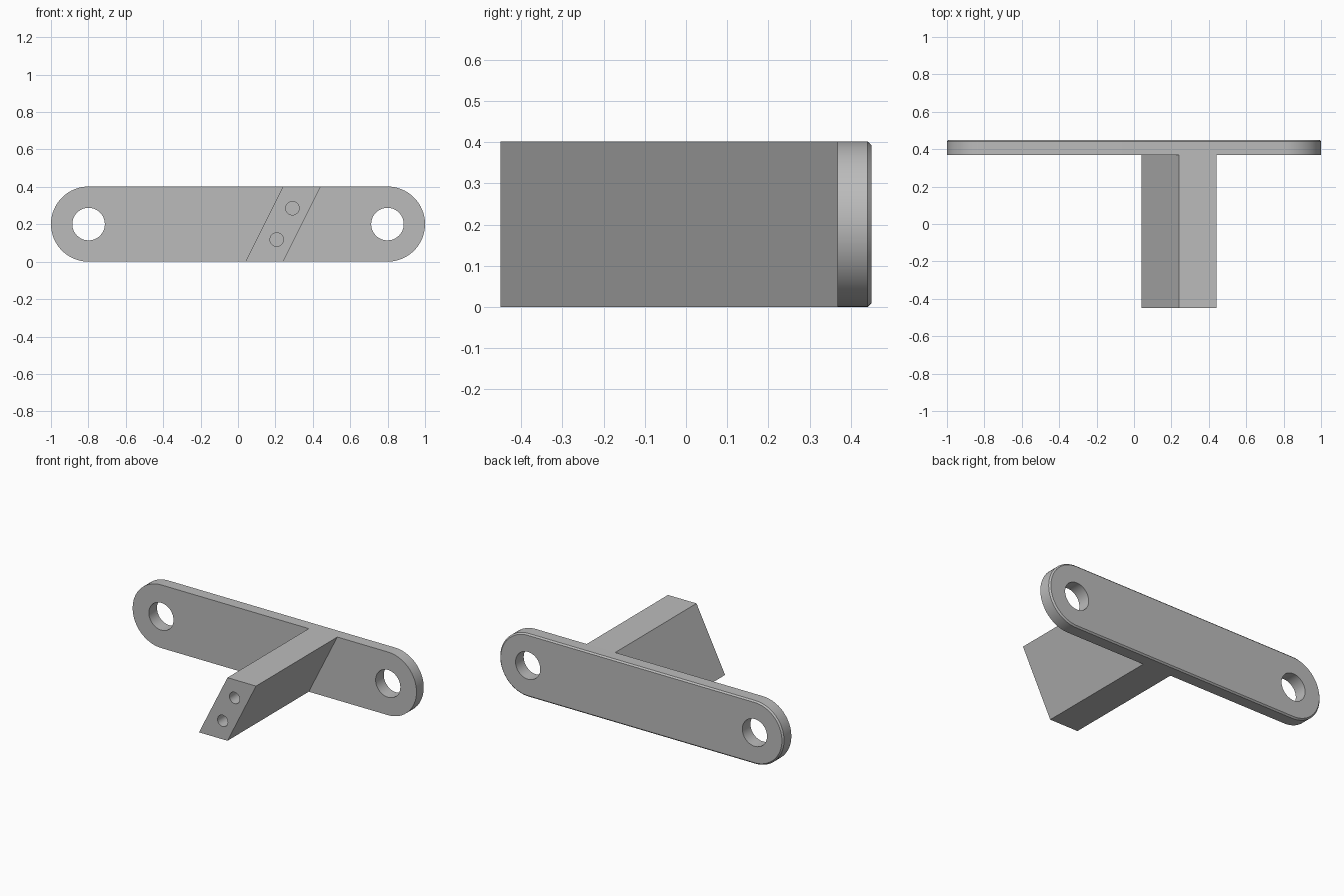
import bpy, bmesh, math
from mathutils import Matrix

cube = bpy.data.objects.get("Cube")
if cube:
    bpy.data.objects.remove(cube, do_unlink=True)

HEIGHT = 0.402
RADIUS = HEIGHT / 2
FRONT, PLATE_FRONT, BACK = -0.45, 0.368, 0.45
END_X = 1 - RADIUS

grey = bpy.data.materials.new("plain grey")
grey.use_nodes = True
colour = (0.5, 0.5, 0.5, 1)
grey.diffuse_color = colour
grey.node_tree.nodes["Principled BSDF"].inputs["Base Color"].default_value = colour


def make_object(name, bm):
    bmesh.ops.recalc_face_normals(bm, faces=bm.faces)
    mesh = bpy.data.meshes.new(name)
    bm.to_mesh(mesh)
    bm.free()
    mesh.materials.append(grey)
    obj = bpy.data.objects.new(name, mesh)
    bpy.context.collection.objects.link(obj)
    return obj


def prism(name, outline, y0, y1, chamfer=0):
    """Extrude an x-z outline along y, optionally chamfering the back rim."""
    bm = bmesh.new()
    face = bm.faces.new([bm.verts.new((x, y0, z)) for x, z in outline])
    new = bmesh.ops.extrude_face_region(bm, geom=[face], use_keep_orig=True)["geom"]
    verts = [v for v in new if isinstance(v, bmesh.types.BMVert)]
    bmesh.ops.translate(bm, verts=verts, vec=(0, y1 - y0, 0))
    bmesh.ops.recalc_face_normals(bm, faces=bm.faces)
    if chamfer:
        rim = [e for e in bm.edges if all(v in verts for v in e.verts)]
        bmesh.ops.bevel(bm, geom=rim, offset=chamfer, segments=1, affect='EDGES')
    return make_object(name, bm)


def drill(obj, x, z, radius, y0, y1):
    """Cut a round hole along y."""
    bm = bmesh.new()
    place = Matrix.Translation((x, (y0 + y1) / 2, z)) @ Matrix.Rotation(math.pi / 2, 4, 'X')
    bmesh.ops.create_cone(bm, cap_ends=True, segments=48, radius1=radius,
                          radius2=radius, depth=y1 - y0, matrix=place)
    cutter = make_object("hole_cutter", bm)
    cutter.hide_render = True
    mod = obj.modifiers.new("hole", 'BOOLEAN')
    mod.operation = 'DIFFERENCE'
    mod.solver = 'EXACT'
    mod.object = cutter
    bpy.context.view_layer.objects.active = obj
    bpy.ops.object.modifier_apply(modifier=mod.name)
    bpy.data.objects.remove(cutter, do_unlink=True)


# Mounting plate with rounded ends and a hole at each end
outline = []
for side in (1, -1):
    for i in range(33):
        a = side * math.pi / 2 - math.pi * i / 32
        outline.append((side * END_X + RADIUS * math.cos(a), RADIUS + RADIUS * math.sin(a)))
plate = prism("mounting_plate", outline, PLATE_FRONT, BACK, chamfer=0.009)
for side in (1, -1):
    drill(plate, side * END_X, RADIUS, 0.087, PLATE_FRONT - 0.1, BACK + 0.1)

# Slanted arm with two blind screw holes in its front end
arm = prism("slanted_arm", [(0.04, 0), (0.241, 0), (0.442, HEIGHT), (0.241, HEIGHT)],
            FRONT, PLATE_FRONT)
for x, z in ((0.291, 0.286), (0.207, 0.118)):
    drill(arm, x, z, 0.036, FRONT - 0.1, FRONT + 0.3)

# Smooth curves, sharp edges
bpy.ops.object.select_all(action='DESELECT')
for obj in (plate, arm):
    obj.select_set(True)
bpy.context.view_layer.objects.active = plate
bpy.ops.object.shade_smooth_by_angle(angle=math.radians(30))
